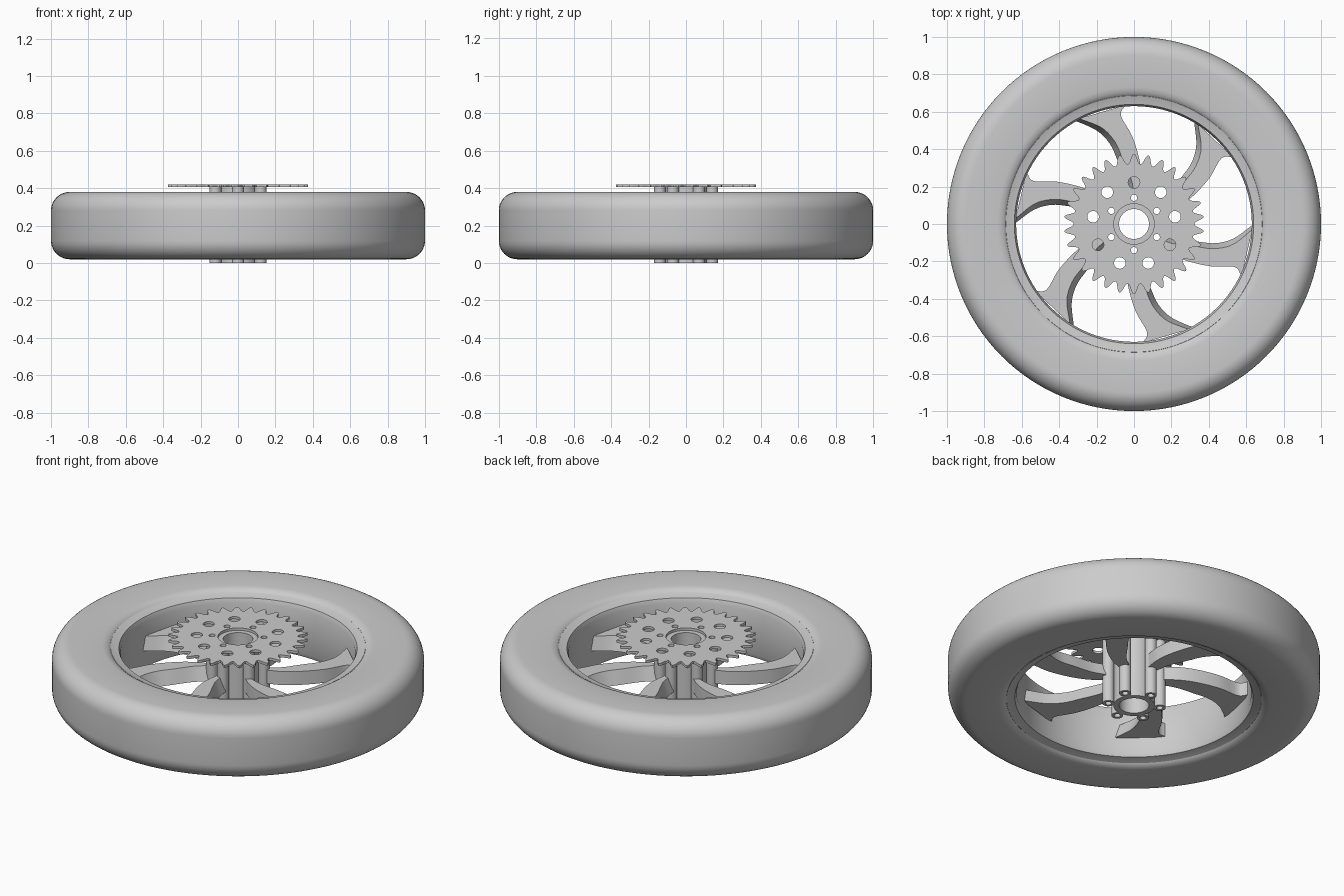
import bpy, bmesh, math
from mathutils import Vector, Matrix

if "Cube" in bpy.data.objects:
    bpy.data.objects.remove(bpy.data.objects["Cube"], do_unlink=True)

grey = bpy.data.materials.new("plain grey")
grey.use_nodes = True
grey.diffuse_color = (0.6, 0.6, 0.6, 1)
grey.node_tree.nodes["Principled BSDF"].inputs["Base Color"].default_value = (0.6, 0.6, 0.6, 1)


def add_object(name, mesh, angle=35):
    obj = bpy.data.objects.new(name, mesh)
    bpy.context.collection.objects.link(obj)
    mesh.materials.clear()
    mesh.materials.append(grey)
    bpy.ops.object.select_all(action='DESELECT')
    obj.select_set(True)
    bpy.context.view_layer.objects.active = obj
    bpy.ops.object.shade_smooth_by_angle(angle=math.radians(angle))
    return obj


def finish(bm, name):
    bmesh.ops.recalc_face_normals(bm, faces=bm.faces)
    mesh = bpy.data.meshes.new(name)
    bm.to_mesh(mesh)
    bm.free()
    return add_object(name, mesh)


def revolve(name, profile, steps=128):
    """Spin a closed (radius, height) profile around the axle."""
    bm = bmesh.new()
    verts = [bm.verts.new((r, 0, z)) for r, z in profile]
    edges = [bm.edges.new((verts[i - 1], verts[i])) for i in range(len(verts))]
    bmesh.ops.spin(bm, geom=verts + edges, cent=(0, 0, 0), axis=(0, 0, 1),
                   angle=math.tau, steps=steps, use_merge=True)
    bmesh.ops.remove_doubles(bm, verts=bm.verts, dist=0.0001)
    return finish(bm, name)


def circle(radius, cx=0, cy=0, count=32):
    return [(cx + radius * math.cos(math.tau * i / count),
             cy + radius * math.sin(math.tau * i / count)) for i in range(count)]


def polar(radius, degrees):
    a = math.radians(degrees)
    return radius * math.cos(a), radius * math.sin(a)


def plate(name, outlines, z0, z1):
    """Extrude a flat outline; inner outlines become holes."""
    curve = bpy.data.curves.new(name, 'CURVE')
    curve.dimensions = '2D'
    curve.fill_mode = 'BOTH'
    curve.extrude = (z1 - z0) / 2
    for points in outlines:
        spline = curve.splines.new('POLY')
        spline.points.add(len(points) - 1)
        for p, (x, y) in zip(spline.points, points):
            p.co = (x, y, 0, 1)
        spline.use_cyclic_u = True
    temp = bpy.data.objects.new(name + " helper", curve)
    bpy.context.collection.objects.link(temp)
    bpy.context.view_layer.update()
    graph = bpy.context.evaluated_depsgraph_get()
    mesh = bpy.data.meshes.new_from_object(temp.evaluated_get(graph))
    bpy.data.objects.remove(temp, do_unlink=True)
    bm = bmesh.new()
    bm.from_mesh(mesh)
    bmesh.ops.remove_doubles(bm, verts=bm.verts, dist=0.00001)
    bmesh.ops.translate(bm, verts=bm.verts, vec=(0, 0, (z0 + z1) / 2))
    return finish(bm, name)


MID = 0.2


def mirrored(half):
    """Close an upper half profile with its reflection below mid height."""
    return half + [(r, 2 * MID - z) for r, z in reversed(half)]


# Tyre with rounded shoulders and a small rounded inner bead
shoulder = [(0.9 + 0.1 * math.sin(math.pi / 20 * i), 0.28 + 0.1 * math.cos(math.pi / 20 * i))
            for i in range(11)]
bead = [(0.675, 0.35), (0.69, 0.365), (0.705, 0.375), (0.73, 0.38)]
revolve("tyre", mirrored(bead + shoulder))

# Rim with flared lips
revolve("rim", mirrored([(0.63, 0.325), (0.64, 0.35), (0.66, 0.354), (0.685, 0.362), (0.7, 0.35)]))

# Hub: bored tube surrounded by six bolt columns
plate("hub_tube", [circle(0.111, count=48), circle(0.08, count=48)], 0, 0.405)
for k in range(6):
    x, y = polar(0.14, 30 + 60 * k)
    plate(f"bolt_column_{k + 1}", [circle(0.032, x, y, 24), circle(0.017, x, y, 20)], 0, 0.405)

# Sprocket with thirty teeth, nine large holes and six bolt holes
TEETH, SAMPLES = 30, 12
teeth = []
for i in range(TEETH * SAMPLES):
    wave = 0.5 + 0.5 * math.cos(math.tau * i / SAMPLES)
    teeth.append(polar(0.322 + 0.053 * wave ** 1.2, 90 + 360 * i / (TEETH * SAMPLES)))
holes = [circle(0.108, count=48)]
holes += [circle(0.031, *polar(0.222, 90 + 40 * k), 24) for k in range(9)]
holes += [circle(0.017, *polar(0.14, 30 + 60 * k), 20) for k in range(6)]
plate("sprocket", [teeth] + holes, 0.405, 0.42)

# Swept spokes: right and left edge stations from hub to rim
RIGHT = [(0.03, 0.158), (0.04, 0.24), (0.03, 0.34), (-0.01, 0.47), (-0.07, 0.58), (-0.045, 0.637)]
LEFT = [(-0.03, 0.158), (-0.045, 0.24), (-0.09, 0.345), (-0.13, 0.43), (-0.2, 0.5), (-0.32, 0.555)]


def smooth_path(points, steps=5):
    pts = [Vector(p) for p in points]
    pts = [2 * pts[0] - pts[1]] + pts + [2 * pts[-1] - pts[-2]]
    out = []
    for a, b, c, d in zip(pts, pts[1:], pts[2:], pts[3:]):
        for s in range(steps):
            t = s / steps
            out.append(0.5 * (2 * b + (c - a) * t + (2 * a - 5 * b + 4 * c - d) * t * t
                              + (3 * b - a - 3 * c + d) * t ** 3))
    return out + [pts[-2]]


def spoke(name, degrees):
    bm = bmesh.new()
    rows = []
    for right, left in zip(smooth_path(RIGHT), smooth_path(LEFT)):
        # The left flank slopes outward towards the bottom
        crest = left + (right - left).normalized() * 0.03
        section = [(right, 0.24), (crest, 0.24), (left, 0.16), (right, 0.16)]
        rows.append([bm.verts.new((p.x, p.y, z)) for p, z in section])
    for a, b in zip(rows, rows[1:]):
        for i in range(4):
            bm.faces.new((a[i - 1], a[i], b[i], b[i - 1]))
    bm.faces.new(rows[0])
    bm.faces.new(rows[-1])
    bmesh.ops.rotate(bm, verts=bm.verts, matrix=Matrix.Rotation(math.radians(degrees), 3, 'Z'))
    finish(bm, name)


for k in range(6):
    spoke(f"spoke_{k + 1}", 60 * k)
